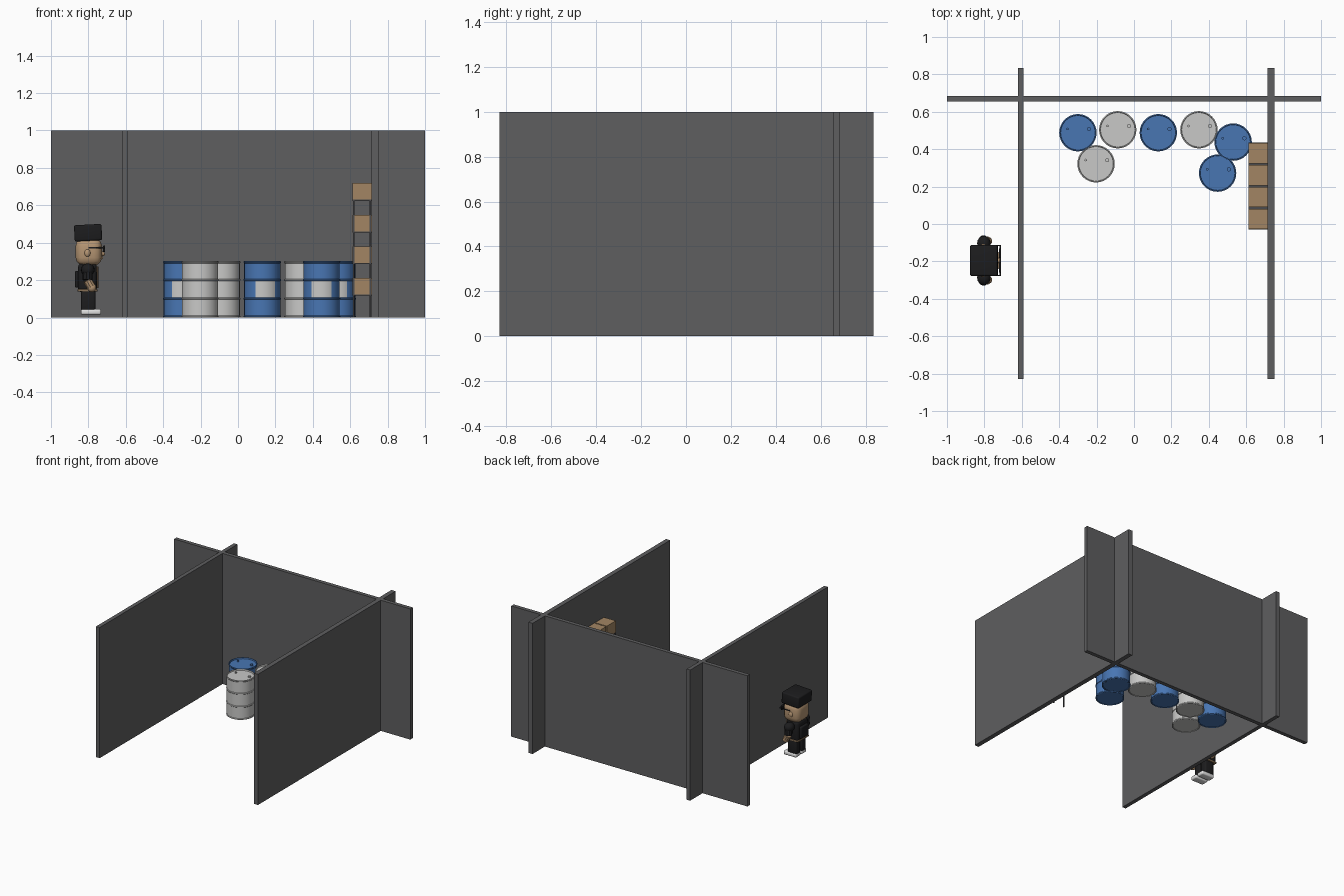
import bpy, bmesh, math
from mathutils import Vector

if "Cube" in bpy.data.objects:
    bpy.data.objects.remove(bpy.data.objects["Cube"], do_unlink=True)


def material(name, r, g, b):
    m = bpy.data.materials.new(name)
    m.use_nodes = True
    m.diffuse_color = (r, g, b, 1)
    m.node_tree.nodes["Principled BSDF"].inputs["Base Color"].default_value = (r, g, b, 1)
    return m


WALL = material("wall grey", .112, .112, .115)
BLUE = material("barrel blue", .065, .18, .45)
WHITE = material("barrel white", .58, .58, .57)
CARD = material("cardboard", .36, .235, .125)
SKIN = material("skin", .46, .30, .17)
BLACK = material("cloth black", .012, .012, .013)
STRAP = material("strap tan", .24, .16, .09)
METAL = material("shelf metal", .07, .07, .075)
SHOE = material("shoe white", .75, .75, .75)


def finish(bm, name, mats, smooth=False):
    me = bpy.data.meshes.new(name)
    bm.to_mesh(me)
    bm.free()
    ob = bpy.data.objects.new(name, me)
    bpy.context.collection.objects.link(ob)
    for m in mats:
        me.materials.append(m)
    if smooth:
        bpy.ops.object.select_all(action='DESELECT')
        ob.select_set(True)
        bpy.context.view_layer.objects.active = ob
        bpy.ops.object.shade_smooth_by_angle(angle=math.radians(35))
    return ob


def box(name, x, y, z, mat, bevel=0, tilt=0):
    """Box from (low, high) ranges, optionally rounded and tilted about y."""
    bm = bmesh.new()
    bmesh.ops.create_cube(bm, size=1)
    for v in bm.verts:
        v.co = Vector([v.co[i] * (r[1] - r[0]) for i, r in enumerate((x, y, z))])
    if bevel:
        bmesh.ops.bevel(bm, geom=bm.edges[:], offset=bevel, segments=3,
                        profile=0.5, affect='EDGES')
    ob = finish(bm, name, [mat], bevel > 0)
    ob.location = [sum(r) / 2 for r in (x, y, z)]
    ob.rotation_euler.y = tilt
    return ob


def ball(name, centre, size, mat):
    bm = bmesh.new()
    bmesh.ops.create_uvsphere(bm, u_segments=16, v_segments=10, radius=1)
    ob = finish(bm, name, [mat], True)
    ob.location, ob.scale = centre, size
    return ob


def rod(name, a, b, radius, mat, sides=10):
    a, b = Vector(a), Vector(b)
    bm = bmesh.new()
    bmesh.ops.create_cone(bm, cap_ends=True, segments=sides, radius1=radius,
                          radius2=radius, depth=(b - a).length)
    ob = finish(bm, name, [mat], True)
    ob.location = (a + b) / 2
    ob.rotation_euler = (b - a).to_track_quat('Z', 'Y').to_euler()
    return ob


# Walls
box("back_wall", (-1, 1), (.655, .685), (0, 1), WALL)
box("right_wall", (-.62, -.59), (-.83, .835), (0, 1), WALL)
box("left_wall", (.715, .75), (-.83, .835), (0, 1), WALL)

# Barrels: turned profile with rolling hoops, rims and a sunken lid
PROFILE = [(.091, .004), (.094, 0), (.1, .003), (.1, .008), (.097, .012),
           (.097, .095), (.1, .098), (.1, .104), (.097, .107),
           (.097, .195), (.1, .198), (.1, .204), (.097, .207),
           (.097, .29), (.1, .294), (.1, .3), (.094, .302), (.092, .292)]


def barrel(x, y, mat, label=None):
    n = 32
    bm = bmesh.new()
    rings = [[bm.verts.new((r * math.cos(2 * math.pi * i / n),
                            r * math.sin(2 * math.pi * i / n), z)) for i in range(n)]
             for r, z in PROFILE]
    for low, high in zip(rings, rings[1:]):
        for i in range(n):
            j = (i + 1) % n
            bm.faces.new((low[i], low[j], high[j], high[i]))
    bm.faces.new(rings[0][::-1])
    bm.faces.new(rings[-1])
    # White label between the hoops on the front
    if label is not None:
        for f in bm.faces:
            c = f.calc_center_median()
            turn = math.atan2(c.x, -c.y) - math.radians(label)
            if .12 < c.z < .18 and abs(turn) < math.radians(34) and abs(f.normal.z) < .5:
                f.material_index = 1
    ob = finish(bm, "barrel", [mat, WHITE], True)
    ob.location = (x, y, 0)
    for dx, r in ((.06, .011), (-.055, .007)):
        rod("barrel_bung", (x + dx, y + .02, .29), (x + dx, y + .02, .302), r, mat)


for x, y, label in ((-.3, .488, 5), (.13, .488, 11), (.53, .438, 0), (.447, .272, 5)):
    barrel(x, y, BLUE, label)
for x, y in ((-.087, .504), (.347, .504), (-.203, .322)):
    barrel(x, y, WHITE)

# Shelf rack with rows of cartons
for x in (.618, .708):
    for y in (-.024, .43):
        box("rack_post", (x - .004, x + .004), (y - .004, y + .004), (0, .625), METAL)
for level in range(4):
    z = .117 + level * .169
    box("rack_shelf", (.612, .715), (-.029, .435), (z, z + .006), METAL)
    for k in range(4):
        y = -.027 + k * .117
        box("carton", (.613, .713), (y, y + .108), (z + .006, z + .094), CARD)

# Worker facing +x: torso, head and hat
CY = -.195
box("torso", (-.855, -.755), (CY - .065, CY + .065), (.135, .29), BLACK, .02)
box("belt", (-.858, -.752), (CY - .067, CY + .067), (.138, .152), STRAP, .004)
box("head", (-.868, -.728), (CY - .078, CY + .078), (.278, .425), SKIN, .042)
box("hat", (-.875, -.728), (CY - .083, CY + .083), (.41, .497), BLACK, .01, math.radians(-3))
ball("nose", (-.725, CY, .34), (.014, .014, .012), SKIN)
box("moustache", (-.742, -.722), (CY - .045, CY + .045), (.312, .328), SKIN, .006)
box("backpack_pouch", (-.872, -.845), (CY - .045, CY + .045), (.16, .25), BLACK, .008)

# Paired parts of the worker
for s in (-1, 1):
    def at(x, y, z):
        return (x, CY + s * y, z)

    def span(a, b):
        return tuple(sorted((CY + s * a, CY + s * b)))

    box("leg", (-.84, -.762), span(.006, .06), (.035, .15), BLACK, .012)
    box("shoe", (-.84, -.732), span(.006, .064), (.015, .045), SHOE, .01)
    ball("shoulder", at(-.803, .092, .255), (.036, .04, .034), BLACK)
    rod("upper_arm", at(-.803, .1, .255), at(-.805, .108, .2), .027, BLACK)
    rod("forearm", at(-.805, .108, .2), at(-.785, .105, .165), .024, SKIN)
    ball("hand", at(-.782, .104, .16), (.024, .022, .024), SKIN)
    ball("ear", at(-.805, .078, .345), (.016, .01, .02), SKIN)
    rod("chest_strap", at(-.752, .05, .272), at(-.752, .012, .16), .006, STRAP)
    # Glasses
    box("lens", (-.722, -.71), span(.012, .066), (.35, .385), BLACK, .005)
    box("glasses_arm", (-.8, -.712), span(.078, .083), (.37, .376), BLACK)
box("glasses_bridge", (-.72, -.71), (CY - .08, CY + .08), (.37, .377), BLACK)
